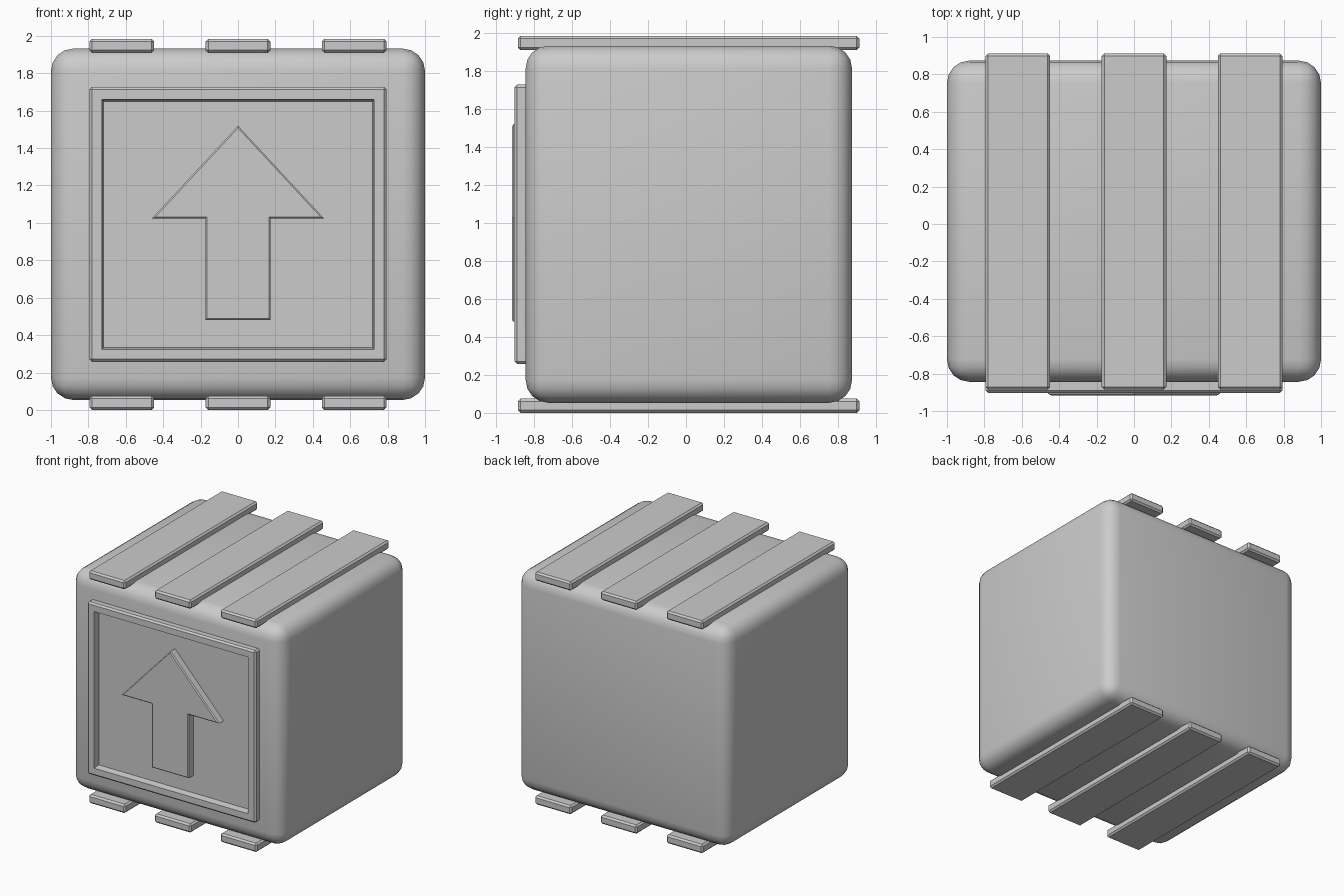
import bpy, bmesh
from mathutils import Vector

if "Cube" in bpy.data.objects:
    bpy.data.objects.remove(bpy.data.objects["Cube"])


def finish(name, bm):
    bmesh.ops.recalc_face_normals(bm, faces=bm.faces[:])
    me = bpy.data.meshes.new(name)
    bm.to_mesh(me)
    bm.free()
    ob = bpy.data.objects.new(name, me)
    bpy.context.collection.objects.link(ob)
    return ob


def smooth(ob, angle):
    bpy.ops.object.select_all(action='DESELECT')
    bpy.context.view_layer.objects.active = ob
    ob.select_set(True)
    bpy.ops.object.shade_smooth_by_angle(angle=angle)


def box(lo, hi, bevel, segments=1):
    bm = bmesh.new()
    bmesh.ops.create_cube(bm, size=1)
    lo, hi = Vector(lo), Vector(hi)
    bmesh.ops.scale(bm, vec=hi - lo, verts=bm.verts)
    bmesh.ops.translate(bm, vec=(lo + hi) / 2, verts=bm.verts)
    bmesh.ops.bevel(bm, geom=bm.edges[:], offset=bevel, segments=segments,
                    profile=0.5, affect='EDGES')
    return bm


def front_face(bm):
    return min(bm.faces, key=lambda f: (round(f.calc_center_median().y, 4), -f.calc_area()))


# Rounded crate body
body = finish("crate_body", box((-1, -0.844, 0.053), (1, 0.874, 1.932), 0.12, 4))
smooth(body, 0.7)

# Three slats on top and three underneath
for level, z in (("bottom", 0.0), ("top", 1.909)):
    for i, x in enumerate((-0.621, 0, 0.621)):
        finish(f"{level}_slat_{i + 1}",
               box((x - 0.173, -0.885, z), (x + 0.173, 0.912, z + 0.075), 0.014))

# Front panel: raised frame with a recessed floor
bm = box((-0.795, -0.903, 0.257), (0.795, -0.80, 1.727), 0.014)
face = front_face(bm)
bmesh.ops.inset_region(bm, faces=[face], thickness=0.075)
face = front_face(bm)
face = min((f for f in bm.faces if f.normal.y < -0.99),
           key=lambda f: max(abs(v.co.x) for v in f.verts) + (9 if len(f.verts) != 4 else 0)
           + (9 if abs(f.calc_center_median().x) > 0.01 or abs(f.calc_center_median().z - 0.992) > 0.01 else 0))
bmesh.ops.inset_region(bm, faces=[face], thickness=0.014, depth=-0.053)
finish("front_panel", bm)

# Raised arrow with softened front edge
right = [(0.46, 1.024), (0.174, 1.024), (0.174, 0.481)]
outline = [(0, 1.519)] + right + [(-x, z) for x, z in reversed(right)]
bm = bmesh.new()
base = bm.faces.new([bm.verts.new((x, -0.84, z)) for x, z in outline])
ext = bmesh.ops.extrude_face_region(bm, geom=[base])
verts = [g for g in ext["geom"] if isinstance(g, bmesh.types.BMVert)]
bmesh.ops.translate(bm, vec=(0, -0.076, 0), verts=verts)
rim = [e for e in bm.edges if all(v.co.y < -0.9 for v in e.verts)]
bmesh.ops.bevel(bm, geom=rim, offset=0.008, segments=1, profile=0.5, affect='EDGES')
finish("arrow", bm)
